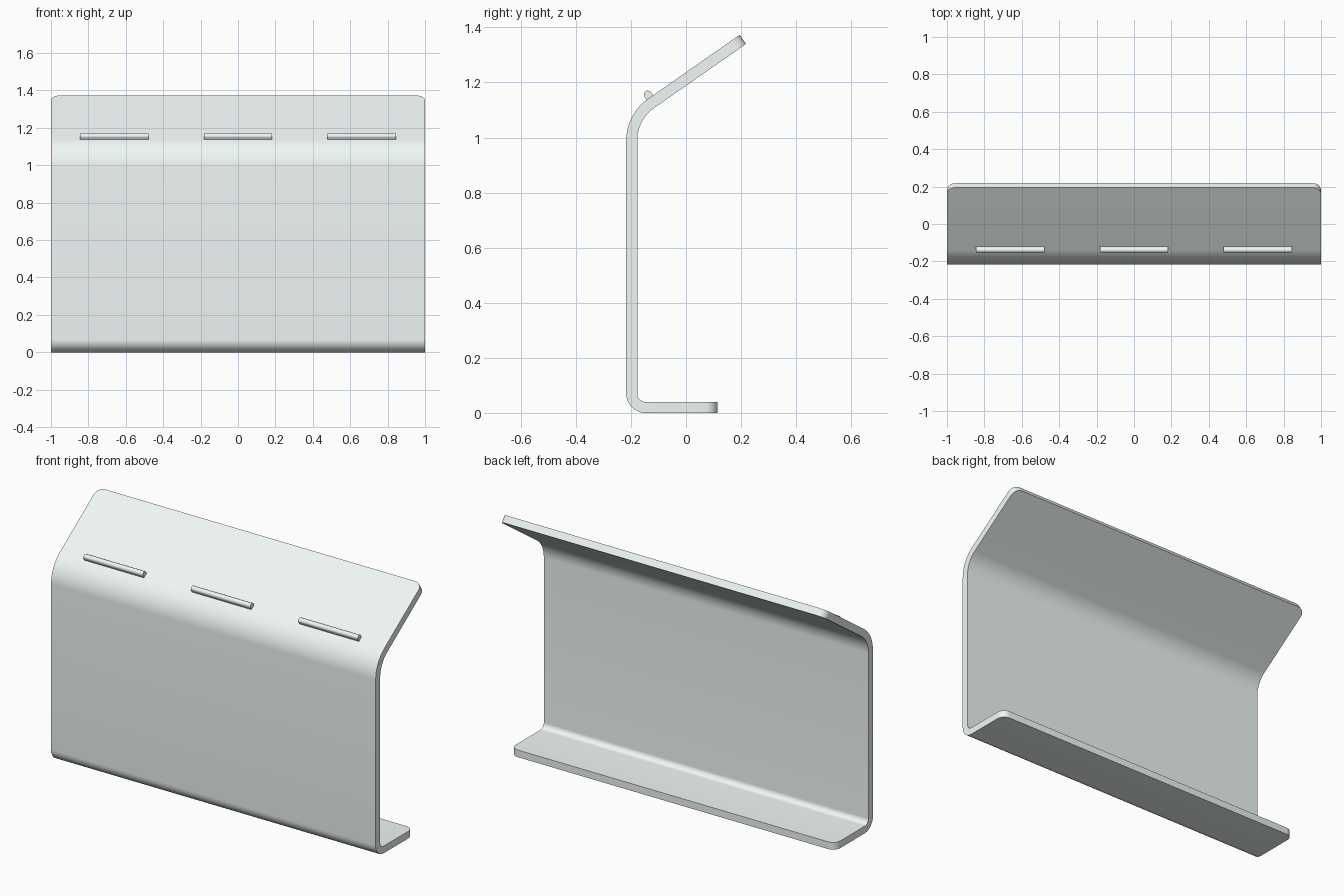
import bpy, bmesh
from math import sin, cos, pi, radians
from mathutils import Vector

if "Cube" in bpy.data.objects:
    bpy.data.objects.remove(bpy.data.objects["Cube"])

TILT = radians(35)      # slope of the upper flap
T = 0.04                # sheet thickness
OUT = -0.217            # front plane
ZC, R_TOP, R_LOW = 0.99, 0.183, 0.07

# Pale cool grey
pale = bpy.data.materials.new("pale_grey")
pale.diffuse_color = (0.87, 0.94, 0.925, 1)
pale.use_nodes = True
pale.node_tree.nodes["Principled BSDF"].inputs["Base Color"].default_value = pale.diffuse_color


def arc(cy, cz, r, a0, a1, n):
    return [(cy + r * cos(a0 + (a1 - a0) * i / n),
             cz + r * sin(a0 + (a1 - a0) * i / n)) for i in range(n + 1)]


def extrude_x(name, profile, x0, x1, corners=(), radius=0.045):
    """Extrude a (y, z) profile along x, rounding edges between given profile point pairs."""
    bm = bmesh.new()
    a = [bm.verts.new((x0, y, z)) for y, z in profile]
    b = [bm.verts.new((x1, y, z)) for y, z in profile]
    n = len(profile)
    bm.faces.new(a)
    bm.faces.new(b[::-1])
    for i in range(n):
        j = (i + 1) % n
        bm.faces.new((a[j], a[i], b[i], b[j]))
    bmesh.ops.recalc_face_normals(bm, faces=bm.faces)
    edges = [bm.edges.get((s[i], s[j])) for s in (a, b) for i, j in corners]
    if edges:
        bmesh.ops.bevel(bm, geom=edges, offset=radius, offset_type='OFFSET',
                        segments=8, profile=0.5, affect='EDGES')
    mesh = bpy.data.meshes.new(name)
    bm.to_mesh(mesh)
    bm.free()
    mesh.materials.append(pale)
    ob = bpy.data.objects.new(name, mesh)
    bpy.context.collection.objects.link(ob)
    bpy.ops.object.select_all(action='DESELECT')
    ob.select_set(True)
    bpy.context.view_layer.objects.active = ob
    bpy.ops.object.shade_smooth_by_angle(angle=radians(30))
    return ob


# Bent sheet: foot lip, upright plate and tilted flap
cy_low, cy_top = OUT + R_LOW, OUT + R_TOP
end = pi / 2 + TILT
outer = arc(cy_low, R_LOW, R_LOW, 1.5 * pi, pi, 12) + arc(cy_top, ZC, R_TOP, pi, end, 16)
inner = arc(cy_top, ZC, R_TOP - T, end, pi, 16) + arc(cy_low, R_LOW, R_LOW - T, pi, 1.5 * pi, 12)
tip = (0.195, 1.373)
tip_in = (tip[0] + T * sin(TILT), tip[1] - T * cos(TILT))
profile = [(0.115, 0)] + outer + [tip, tip_in] + inner + [(0.115, T)]
k = len(outer) + 1
extrude_x("bent_sheet", profile, -1, 1, [(0, len(profile) - 1), (k, k + 1)])

# Three round-topped ridges along the top of the bend
along = Vector((cos(TILT), sin(TILT)))
up = Vector((-sin(TILT), cos(TILT)))
centre = Vector((-0.139, 1.156))
r = 0.0145
section = [centre + r * (cos(a) * along + sin(a) * up)
           for a in (pi * i / 12 for i in range(13))]
section += [centre - r * along - 0.025 * up, centre + r * along - 0.025 * up]
for label, x in (("left", -0.662), ("middle", 0), ("right", 0.662)):
    extrude_x("ridge_" + label, section, x - 0.183, x + 0.183)
